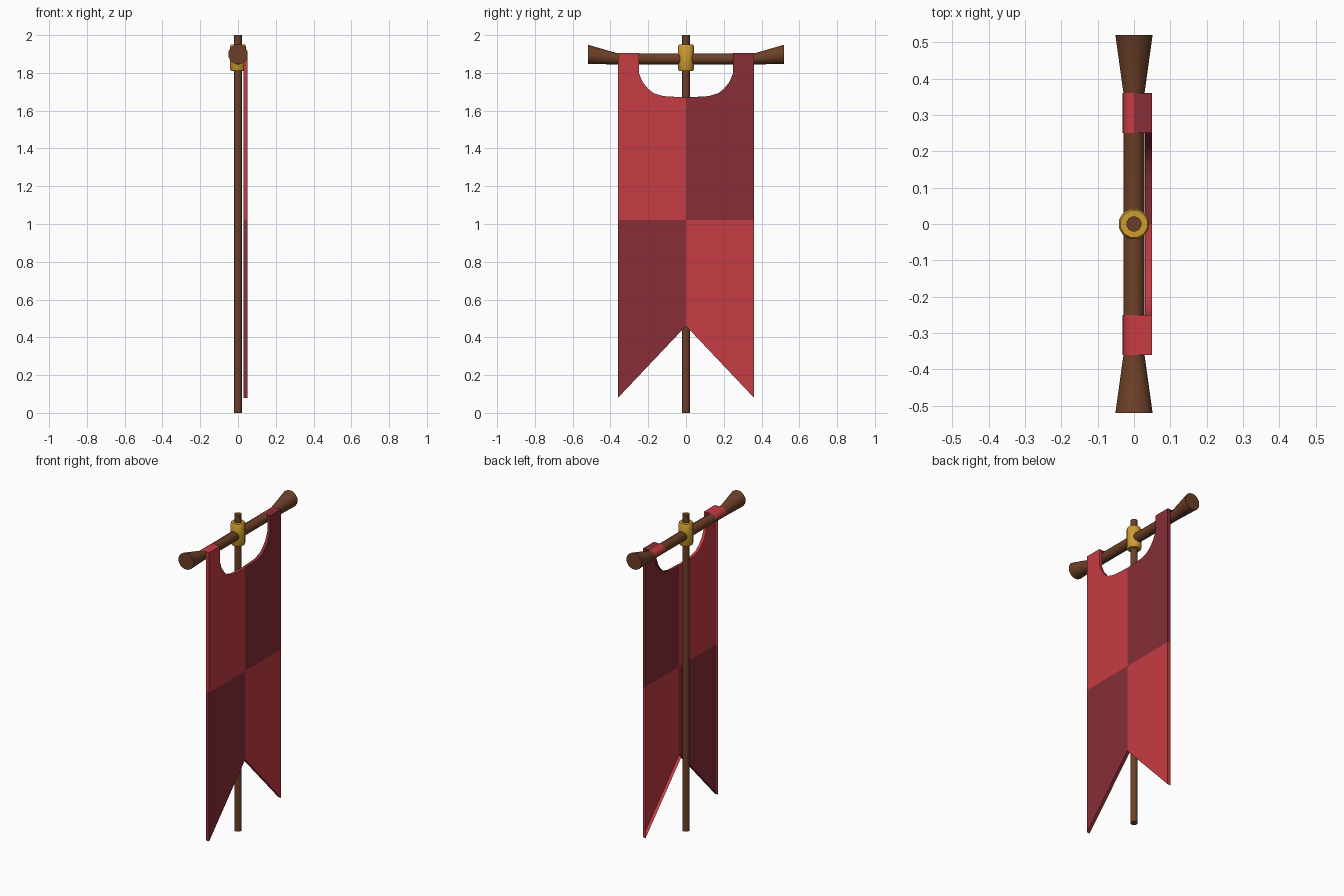
import bpy, bmesh, math
from mathutils import Vector

if "Cube" in bpy.data.objects:
    bpy.data.objects.remove(bpy.data.objects["Cube"])


def material(name, rgb):
    m = bpy.data.materials.new(name)
    m.diffuse_color = (*rgb, 1)
    m.use_nodes = True
    m.node_tree.nodes["Principled BSDF"].inputs["Base Color"].default_value = m.diffuse_color
    return m


WOOD = material("brown wood", (0.150, 0.050, 0.020))
GOLD = material("gold", (0.62, 0.34, 0.03))
RED = material("bright red", (0.56, 0.045, 0.056))
DARK = material("dark red", (0.245, 0.027, 0.037))


def finish(name, bm, mats, smooth=True):
    me = bpy.data.meshes.new(name)
    bm.to_mesh(me)
    bm.free()
    for m in mats:
        me.materials.append(m)
    ob = bpy.data.objects.new(name, me)
    bpy.context.collection.objects.link(ob)
    if smooth:
        bpy.ops.object.select_all(action='DESELECT')
        ob.select_set(True)
        bpy.context.view_layer.objects.active = ob
        bpy.ops.object.shade_smooth_by_angle(angle=math.radians(40))
    return ob


def loft(name, rings, u, v, mat, sides=12):
    """Skin round rings given as (centre, radius), lying in the u-v plane."""
    bm = bmesh.new()
    loops = []
    for c, r in rings:
        angles = [2 * math.pi * (i + 0.5) / sides for i in range(sides)]
        loops.append([bm.verts.new(Vector(c) + r * (math.cos(a) * u + math.sin(a) * v))
                      for a in angles])
    for a, b in zip(loops, loops[1:]):
        for i in range(sides):
            j = (i + 1) % sides
            bm.faces.new((a[i], a[j], b[j], b[i]))
    bm.faces.new(loops[0][::-1])
    bm.faces.new(loops[-1])
    bmesh.ops.recalc_face_normals(bm, faces=bm.faces)
    return finish(name, bm, [mat])


X, Y, Z = Vector((1, 0, 0)), Vector((0, 1, 0)), Vector((0, 0, 1))
BAR_Z, BAR_R = 1.874, 0.03

# Upright pole and gold collar
loft("pole", [((0, 0, 0), 0.021), ((0, 0, 2), 0.021)], X, Y, WOOD)
loft("collar", [((0, 0, 1.81), 0.038), ((0, 0, 1.818), 0.043),
                ((0, 0, 1.942), 0.043), ((0, 0, 1.95), 0.038)], X, Y, GOLD)

# Crossbar with flared, raised ends
loft("crossbar", [((0, -0.52, 1.898), 0.053), ((0, -0.36, BAR_Z), BAR_R),
                  ((0, 0.36, BAR_Z), BAR_R), ((0, 0.52, 1.898), 0.053)], X, Z, WOOD)

# Banner: four coloured panels with a rim, open at the back
FRONT, BACK, W, TAB, TOP, MID = 0.05, 0.03, 0.36, 0.25, 1.905, 1.02
upper = [(0, MID), (W, MID), (W, TOP), (TAB, TOP), (TAB, 1.80), (0.23, 1.752),
         (0.20, 1.715), (0.17, 1.692), (0.12, 1.677), (0, 1.67)]
lower = [(0, 0.46), (W, 0.08), (W, MID), (0, MID)]


def is_seam(a, b):
    return any(p[k] == q and r[k] == q for p, r in [(a, b)]
               for k, q in ((0, 0), (1, MID), (1, TOP)))


bm = bmesh.new()
for side in (-1, 1):
    for panel, is_upper in ((upper, True), (lower, False)):
        colour = int((side > 0) == is_upper)
        pts = [(side * y, z) for y, z in panel][::side]
        front = [bm.verts.new((FRONT, *p)) for p in pts]
        bm.faces.new(front).material_index = colour
        for i in range(len(pts)):
            j = (i + 1) % len(pts)
            if not is_seam(pts[i], pts[j]):
                quad = [(FRONT, *pts[j]), (FRONT, *pts[i]), (BACK, *pts[i]), (BACK, *pts[j])]
                bm.faces.new([bm.verts.new(q) for q in quad]).material_index = colour
    # Tab folded back over the bar
    strip = [(FRONT, TOP)]
    for k in range(7):
        a = math.radians(90 + 15 * k)
        strip.append((0.031 * math.cos(a), BAR_Z + 0.031 * math.sin(a)))
    y0, y1 = sorted((side * TAB, side * W))
    for k, ((xa, za), (xb, zb)) in enumerate(zip(strip, strip[1:])):
        quad = [(xa, y0, za), (xa, y1, za), (xb, y1, zb), (xb, y0, zb)]
        f = bm.faces.new([bm.verts.new(q) for q in quad])
        f.material_index = int(side > 0 and k == 0)
bmesh.ops.remove_doubles(bm, verts=bm.verts, dist=0.0001)
finish("banner", bm, [RED, DARK])
